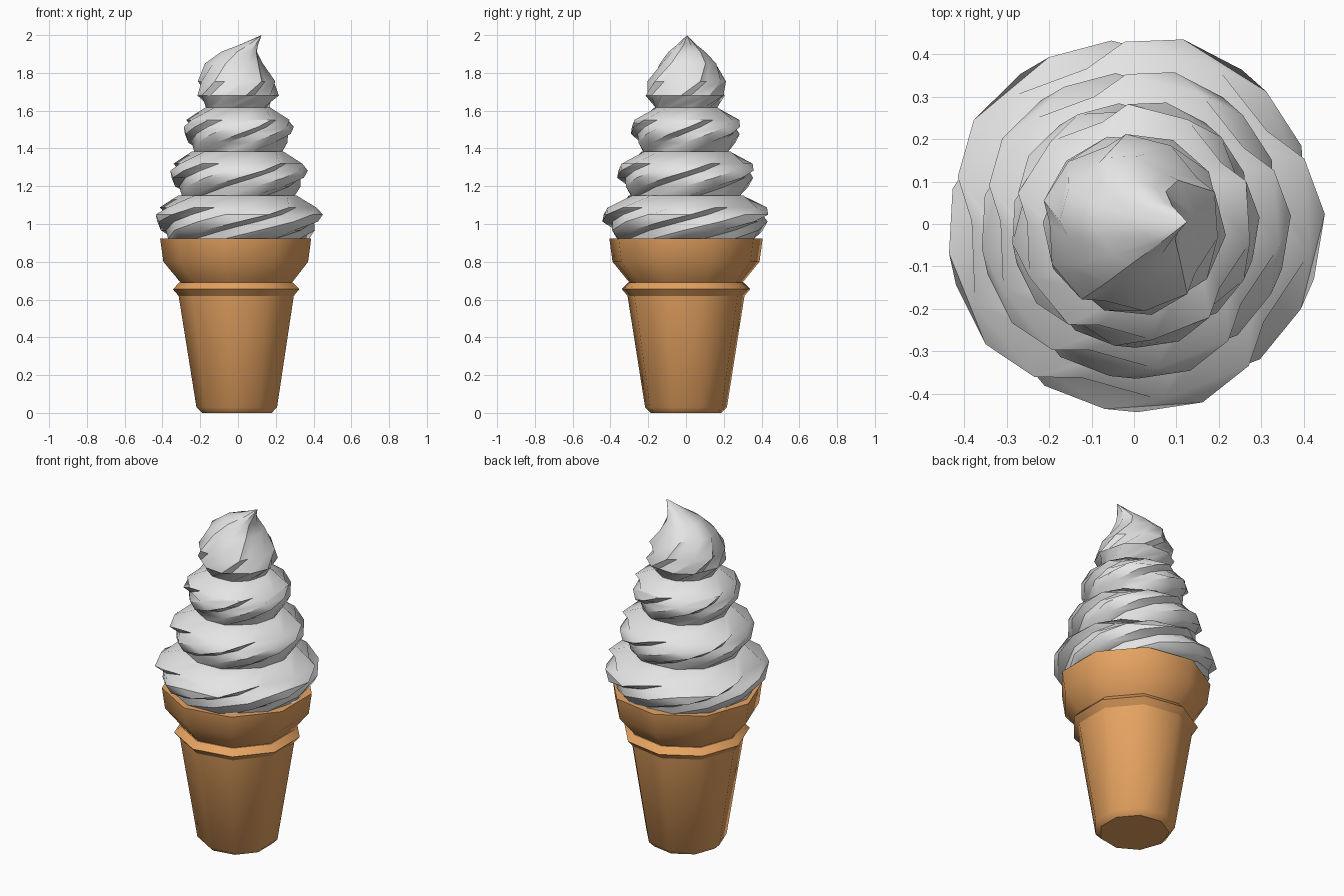
import bpy, bmesh, math
from math import radians, cos, sin

if "Cube" in bpy.data.objects:
    bpy.data.objects.remove(bpy.data.objects["Cube"])


def material(name, rgb):
    m = bpy.data.materials.new(name)
    m.diffuse_color = (*rgb, 1)
    m.use_nodes = True
    m.node_tree.nodes["Principled BSDF"].inputs["Base Color"].default_value = m.diffuse_color
    return m


wafer = material("wafer_tan", (0.80, 0.37, 0.12))
cream = material("cream_white", (0.78, 0.78, 0.78))


def loft(name, rings, mat, angle, tip=None):
    """Skin a stack of equal-length closed rings, capped at both ends."""
    bm = bmesh.new()
    loops = [[bm.verts.new(p) for p in ring] for ring in rings]
    n = len(loops[0])
    for a, b in zip(loops, loops[1:]):
        for i in range(n):
            j = (i + 1) % n
            bm.faces.new((a[i], a[j], b[j], b[i]))
    bm.faces.new(loops[0][::-1])
    if tip:
        t = bm.verts.new(tip)
        for i in range(n):
            bm.faces.new((loops[-1][i], loops[-1][(i + 1) % n], t))
    else:
        bm.faces.new(loops[-1])
    bmesh.ops.recalc_face_normals(bm, faces=bm.faces)
    me = bpy.data.meshes.new(name)
    bm.to_mesh(me)
    bm.free()
    me.materials.append(mat)
    ob = bpy.data.objects.new(name, me)
    bpy.context.collection.objects.link(ob)
    bpy.ops.object.select_all(action='DESELECT')
    ob.select_set(True)
    bpy.context.view_layer.objects.active = ob
    bpy.ops.object.shade_smooth_by_angle(angle=radians(angle))
    return ob


# Wafer cone parts: nine-sided lathed profiles of (radius, height)
def lathe(name, profile):
    rings = [[(r * cos(math.pi + k * math.tau / 9), r * sin(math.pi + k * math.tau / 9), z)
              for k in range(9)] for r, z in profile]
    loft(name, rings, wafer, 45)


lathe("cone_body", [(0.19, 0), (0.22, 0.03), (0.316, 0.63)])
lathe("cone_band", [(0.312, 0.617), (0.345, 0.655), (0.31, 0.69)])
lathe("cone_rim", [(0.30, 0.685), (0.395, 0.80), (0.412, 0.922)])


# One ring of cream: five saw-tooth lobes, undercut just past each ridge
def lobed_ring(r, z, turn, depth, cx=0.0, cy=0.0):
    pts = []
    for k in range(5):
        for off, cut in ((0, 0), (14, 1), (42, 0.2)):
            a = radians(23 + turn + 72 * k + off)
            rr = r * (1 - depth * cut)
            pts.append((cx + rr * cos(a), cy + rr * sin(a), z))
    return pts


# Three swirl tiers: base height, bottom / widest / top radius
tiers = [(0.92, 0.375, 0.450, 0.315),
         (1.152, 0.302, 0.370, 0.245),
         (1.384, 0.235, 0.296, 0.175)]
for i, (z, r0, r1, r2) in enumerate(tiers):
    h = 0.232
    rings = [lobed_ring(r0, z, -95, 0.04),
             lobed_ring(r0 * 0.5 + r1 * 0.5, z + h * 0.20, -67, 0.07),
             lobed_ring(r1 * 0.985, z + h * 0.40, -40, 0.09),
             lobed_ring(r1, z + h * 0.56, -20, 0.10),
             lobed_ring(r1 * 0.955, z + h * 0.72, -2, 0.11),
             lobed_ring(r2, z + h, 14, 0.07)]
    loft("swirl_tier_%d" % (i + 1), rings, cream, 35)

# Top tier, tapering into a peak curled to the right
rings = [lobed_ring(0.17, 1.616, -60, 0.04),
         lobed_ring(0.218, 1.68, -30, 0.07),
         lobed_ring(0.212, 1.755, -2, 0.10, -0.008),
         lobed_ring(0.155, 1.85, 14, 0.08, -0.02, 0.01),
         lobed_ring(0.098, 1.912, 24, 0.07, 0.008, 0.005),
         lobed_ring(0.048, 1.952, 32, 0.05, 0.062, 0.004)]
loft("swirl_peak", rings, cream, 35, (0.125, 0.005, 2.0))
